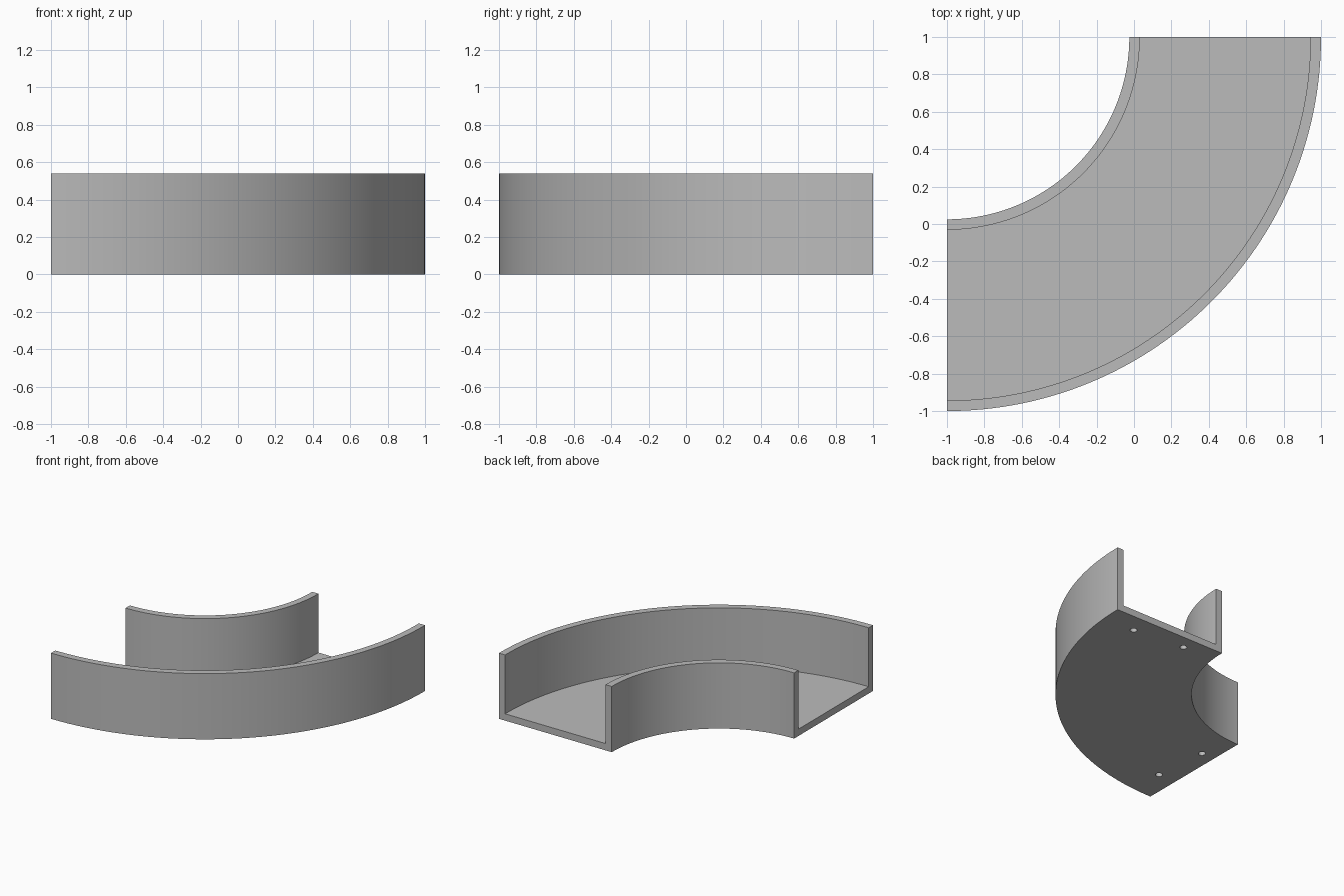
import bpy, bmesh
from math import radians, cos, sin
from mathutils import Vector, Matrix

cube = bpy.data.objects.get("Cube")
if cube:
    bpy.data.objects.remove(cube, do_unlink=True)

R_IN, R_OUT = 0.975, 2.0
WALL, HEIGHT = 0.056, 0.54
CENTRE = Vector((-1, 1, 0))
SEGMENTS = 64

grey = bpy.data.materials.new("light grey")
grey.use_nodes = True
colour = (0.5, 0.5, 0.5, 1)
grey.diffuse_color = colour
grey.node_tree.nodes["Principled BSDF"].inputs["Base Color"].default_value = colour


def finish(name, bm):
    bmesh.ops.recalc_face_normals(bm, faces=bm.faces)
    mesh = bpy.data.meshes.new(name)
    bm.to_mesh(mesh)
    bm.free()
    mesh.materials.append(grey)
    obj = bpy.data.objects.new(name, mesh)
    bpy.context.collection.objects.link(obj)
    return obj


# Curved channel: U-shaped section swept through a quarter turn
a, b = R_IN + WALL, R_OUT - WALL
section = [(R_IN, 0), (R_OUT, 0), (R_OUT, HEIGHT), (b, HEIGHT),
           (b, WALL), (a, WALL), (a, HEIGHT), (R_IN, HEIGHT)]
bm = bmesh.new()
rings = []
for i in range(SEGMENTS + 1):
    t = -radians(90) * i / SEGMENTS
    rings.append([bm.verts.new(CENTRE + Vector((r * cos(t), r * sin(t), z)))
                  for r, z in section])
n = len(section)
for r0, r1 in zip(rings, rings[1:]):
    for k in range(n):
        m = (k + 1) % n
        bm.faces.new((r0[k], r0[m], r1[m], r1[k]))
for ring in (rings[0], rings[-1]):
    bm.faces.new(ring)
channel = finish("curved_channel", bm)

# Blind screw holes under both ends
bm = bmesh.new()
for angle in (5.4, 84.6):
    for r in (1.26, 1.715):
        t = -radians(angle)
        spot = CENTRE + Vector((r * cos(t), r * sin(t), 0))
        bmesh.ops.create_cone(bm, cap_ends=True, segments=24, radius1=0.027,
                              radius2=0.027, depth=0.08,
                              matrix=Matrix.Translation(spot))
cutter = finish("screw_hole_cutter", bm)
cutter.hide_render = True
cutter.hide_set(True)

holes = channel.modifiers.new("screw_holes", "BOOLEAN")
holes.operation = "DIFFERENCE"
holes.solver = "EXACT"
holes.object = cutter

# Smooth curved walls, sharp rims
bpy.ops.object.select_all(action="DESELECT")
channel.select_set(True)
bpy.context.view_layer.objects.active = channel
bpy.ops.object.modifier_apply(modifier=holes.name)
bpy.data.objects.remove(cutter, do_unlink=True)
bpy.ops.object.shade_smooth_by_angle(angle=radians(30))
